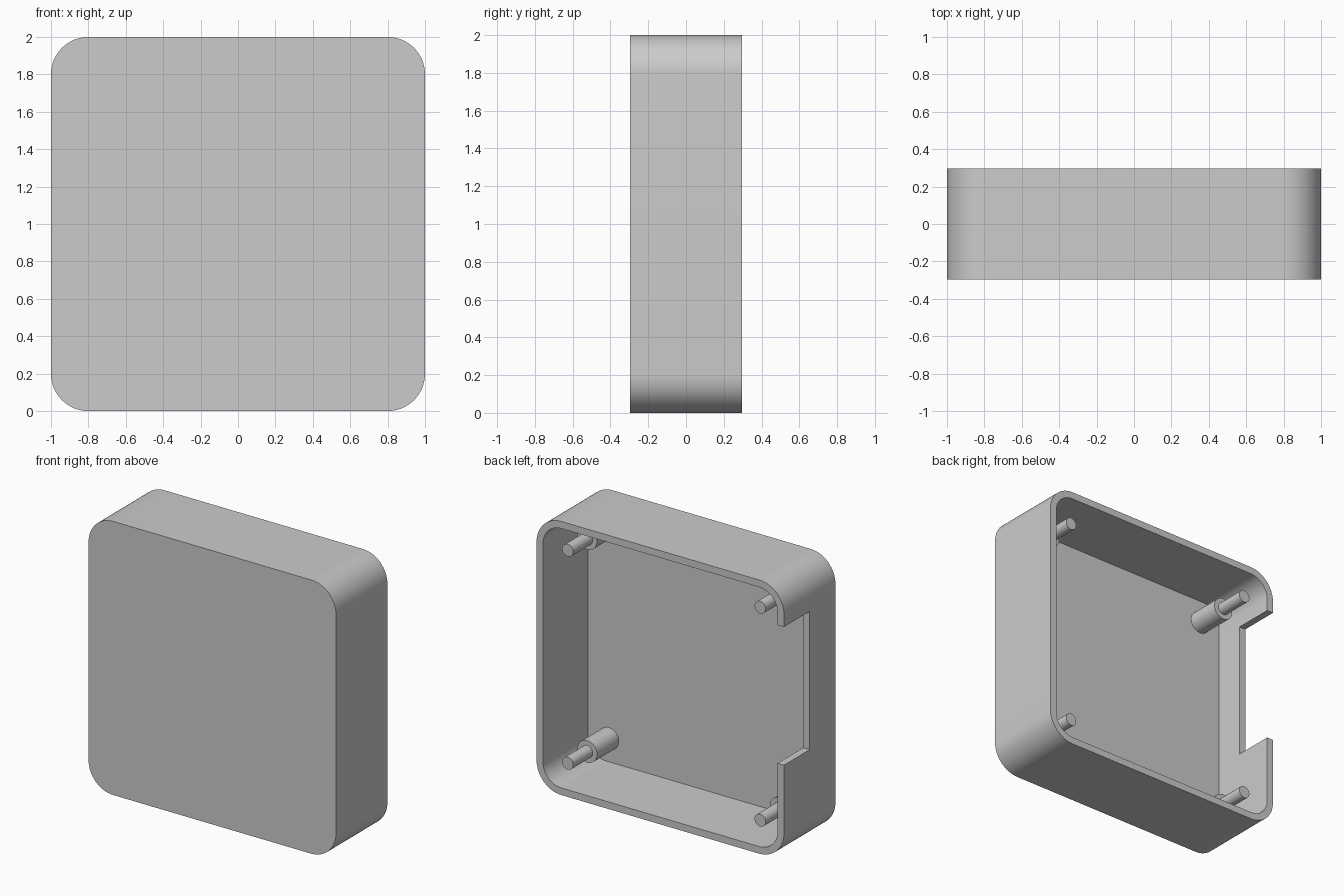
import bpy
import bmesh
from math import radians, pi
from mathutils import Matrix, Vector

if "Cube" in bpy.data.objects:
    bpy.data.objects.remove(bpy.data.objects["Cube"], do_unlink=True)

FRONT, BACK = -0.297, 0.297   # depth limits of the shell
FLOOR = -0.22                 # inner face of the front panel
WALL = 0.052
RADIUS = 0.2
POST = 0.778                  # post offset from the centre

grey = bpy.data.materials.new("light grey plastic")
grey.use_nodes = True
colour = (0.6, 0.6, 0.6, 1)
grey.diffuse_color = colour
grey.node_tree.nodes["Principled BSDF"].inputs["Base Color"].default_value = colour


def finish(name, bm):
    bmesh.ops.recalc_face_normals(bm, faces=bm.faces)
    mesh = bpy.data.meshes.new(name)
    bm.to_mesh(mesh)
    bm.free()
    mesh.materials.append(grey)
    obj = bpy.data.objects.new(name, mesh)
    bpy.context.collection.objects.link(obj)
    return obj


def select_only(obj):
    bpy.ops.object.select_all(action="DESELECT")
    obj.select_set(True)
    bpy.context.view_layer.objects.active = obj


def smooth(obj):
    select_only(obj)
    bpy.ops.object.shade_smooth_by_angle(angle=radians(30))


def box(name, low, high, radius=0):
    """Box between two corners; edges running front to back may be rounded."""
    low, high = Vector(low), Vector(high)
    bm = bmesh.new()
    bmesh.ops.create_cube(bm, size=1, matrix=Matrix.Translation((low + high) / 2)
                          @ Matrix.Diagonal((*(high - low), 1)))
    if radius:
        edges = [e for e in bm.edges
                 if abs(e.verts[0].co.y - e.verts[1].co.y) > 0.01]
        bmesh.ops.bevel(bm, geom=edges, offset=radius, segments=16,
                        profile=0.5, affect="EDGES")
    return finish(name, bm)


def cut(target, cutter):
    cutter.hide_render = True
    mod = target.modifiers.new("cut", "BOOLEAN")
    mod.operation = "DIFFERENCE"
    mod.solver = "EXACT"
    mod.object = cutter
    select_only(target)
    bpy.ops.object.modifier_apply(modifier=mod.name)
    bpy.data.objects.remove(cutter, do_unlink=True)


def rod(name, x, z, y0, y1, radius):
    """Cylinder running front to back."""
    bm = bmesh.new()
    bmesh.ops.create_cone(bm, cap_ends=True, segments=40, radius1=radius,
                          radius2=radius, depth=y1 - y0,
                          matrix=Matrix.Translation((x, (y0 + y1) / 2, z))
                          @ Matrix.Rotation(pi / 2, 4, "X"))
    smooth(finish(name, bm))


# Rounded shell, hollowed from the back
shell = box("shell", (-1, FRONT, 0), (1, BACK, 2), RADIUS)
inner = 1 - WALL
cut(shell, box("cavity_cutter", (-inner, FLOOR, WALL),
               (inner, BACK + 0.2, 2 - WALL), RADIUS - WALL))

# Notch in the right side wall
cut(shell, box("notch_cutter", (-1.2, 0, 0.7), (-0.9, BACK + 0.2, 1.71)))
smooth(shell)

# Stepped mounting post in each corner
for side, x in (("right", -POST), ("left", POST)):
    for level, z in (("lower", 1 - POST), ("upper", 1 + POST)):
        rod(f"{level}_{side}_boss", x, z, FLOOR - 0.02, 0.03, 0.08)
        rod(f"{level}_{side}_pin", x, z, 0.0, 0.255, 0.045)
